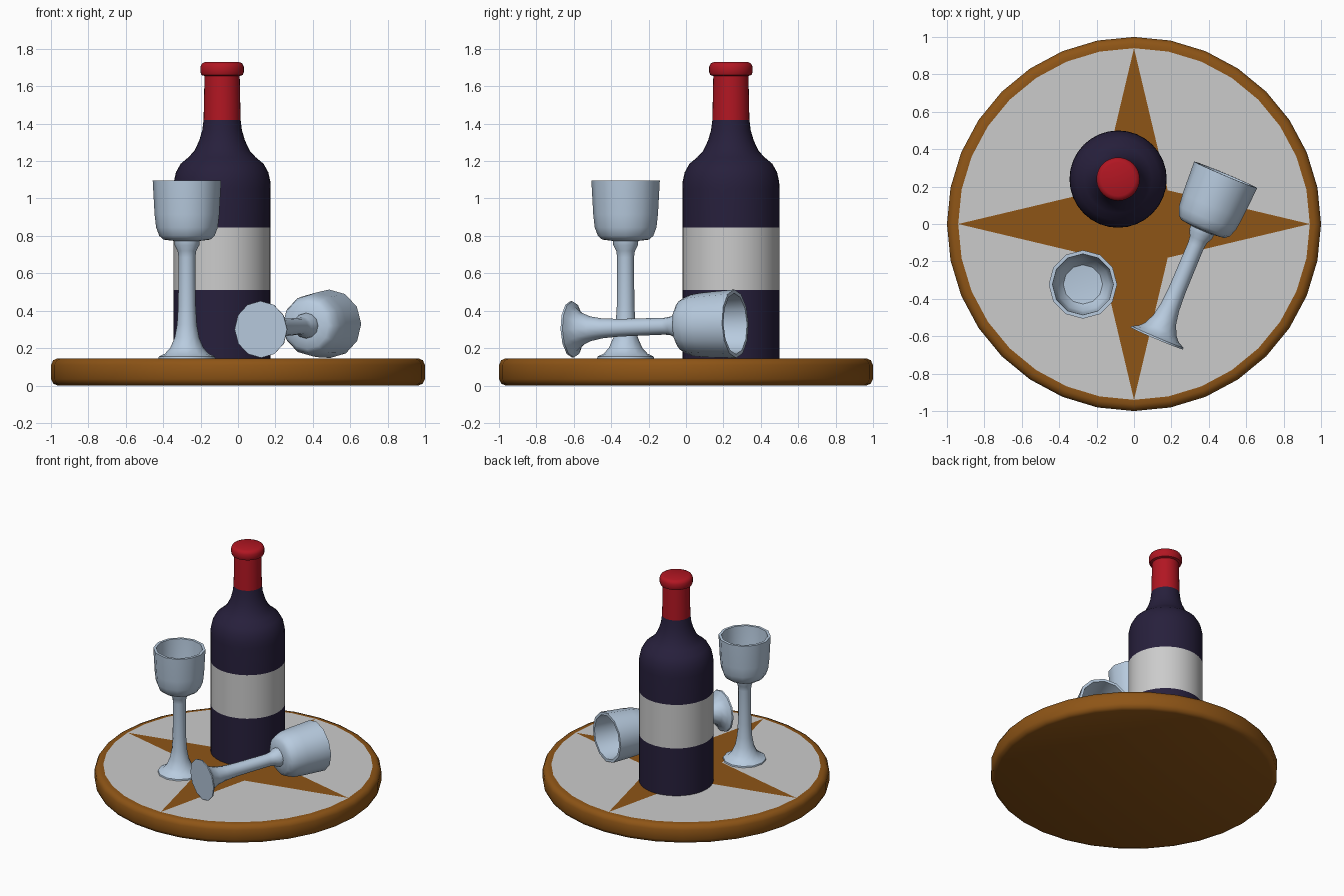
import bpy
import math
from mathutils import Matrix, Vector

if "Cube" in bpy.data.objects:
    bpy.data.objects.remove(bpy.data.objects["Cube"])


def material(name, rgb):
    m = bpy.data.materials.new(name)
    m.diffuse_color = (*rgb, 1)
    m.use_nodes = True
    m.node_tree.nodes["Principled BSDF"].inputs["Base Color"].default_value = m.diffuse_color
    return m


WOOD = material("wood", (0.27, 0.09, 0.008))
DARK = material("dark_glass", (0.02, 0.014, 0.045))
RED = material("red_foil", (0.44, 0.008, 0.016))
PALE = material("pale_glass", (0.48, 0.6, 0.74))
TOP = 0.145


def make(name, verts, faces, mat=None, matrix=None):
    mesh = bpy.data.meshes.new(name)
    mesh.from_pydata(verts, [], faces)
    if mat:
        mesh.materials.append(mat)
    obj = bpy.data.objects.new(name, mesh)
    bpy.context.collection.objects.link(obj)
    if matrix:
        obj.matrix_world = matrix
    bpy.ops.object.select_all(action='DESELECT')
    obj.select_set(True)
    bpy.context.view_layer.objects.active = obj
    bpy.ops.object.shade_smooth_by_angle(angle=math.radians(42))
    return obj


def lathe(name, profile, sides, mat=None, matrix=None):
    """Revolve (radius, height) points around z; radius 0 closes the end."""
    verts, faces, rings = [], [], []
    for r, z in profile:
        start, count = len(verts), (sides if r > 0 else 1)
        for k in range(count):
            a = 2 * math.pi * k / sides
            verts.append((r * math.cos(a), r * math.sin(a), z))
        rings.append([start + k % count for k in range(sides)])
    for a, b in zip(rings, rings[1:]):
        for k in range(sides):
            n = (k + 1) % sides
            quad = [a[k], a[n], b[n], b[k]]
            faces.append(list(dict.fromkeys(quad)))
    return make(name, verts, faces, mat, matrix)


# Round wooden tray with a rounded edge, open where the inlay sits
lathe("tray", [(0, 0), (0.965, 0), (0.988, 0.01), (1, 0.035), (1, 0.11),
               (0.988, 0.135), (0.965, TOP), (0.94, TOP)], 32, WOOD)

# Four-pointed star and the grey panels between its arms
star = []
for k in range(8):
    r, a = (0.94 if k % 2 == 0 else 0.255), k * math.pi / 4
    star.append((r * math.cos(a), r * math.sin(a), TOP))
make("star_inlay", star + [(0, 0, TOP)],
     [(8, k, (k + 1) % 8) for k in range(8)], WOOD)
for q in range(4):
    panel = [star[2 * q + 1]]
    for k in range(9):
        a = q * math.pi / 2 + k * math.pi / 16
        panel.append((0.94 * math.cos(a), 0.94 * math.sin(a), TOP))
    make(f"tray_panel_{q + 1}", panel, [(0, k, k + 1) for k in range(1, 9)])

# Bottle: base, label, shoulder and foil capsule
at = Matrix.Translation((-0.085, 0.24, 0))
lathe("bottle_base", [(0, TOP), (0.26, TOP), (0.26, 0.51)], 32, DARK, at)
lathe("bottle_label", [(0.26, 0.51), (0.26, 0.845)], 32, None, at)
lathe("bottle_shoulder",
      [(0.26, 0.845), (0.26, 1.05), (0.258, 1.09), (0.247, 1.14), (0.222, 1.185),
       (0.18, 1.22), (0.148, 1.255), (0.122, 1.31), (0.106, 1.365),
       (0.099, 1.42)], 32, DARK, at)
lathe("foil_capsule",
      [(0.099, 1.42), (0.094, 1.655), (0.11, 1.66), (0.116, 1.675), (0.116, 1.705),
       (0.108, 1.722), (0.09, 1.73), (0, 1.73)], 32, RED, at)

# Wine glasses: one standing, one lying on its side
GLASS = [(0, 0), (0.152, 0), (0.15, 0.01), (0.118, 0.025), (0.09, 0.055), (0.066, 0.11),
         (0.053, 0.18), (0.047, 0.28), (0.045, 0.54), (0.05, 0.575), (0.066, 0.605),
         (0.068, 0.628), (0.125, 0.635), (0.148, 0.655), (0.165, 0.7), (0.173, 0.77),
         (0.183, 0.95), (0.163, 0.95), (0.154, 0.78), (0.142, 0.71),
         (0.105, 0.665), (0, 0.655)]
lathe("standing_glass", GLASS, 12, PALE, Matrix.Translation((-0.273, -0.323, TOP)))

foot, rim = Vector((0.122, -0.612, 0.3)), Vector((0.488, 0.258, 0.33))
tilt = (rim - foot).to_track_quat('Z', 'Y').to_matrix().to_4x4()
lathe("fallen_glass", GLASS, 12, PALE, Matrix.Translation(foot) @ tilt)
